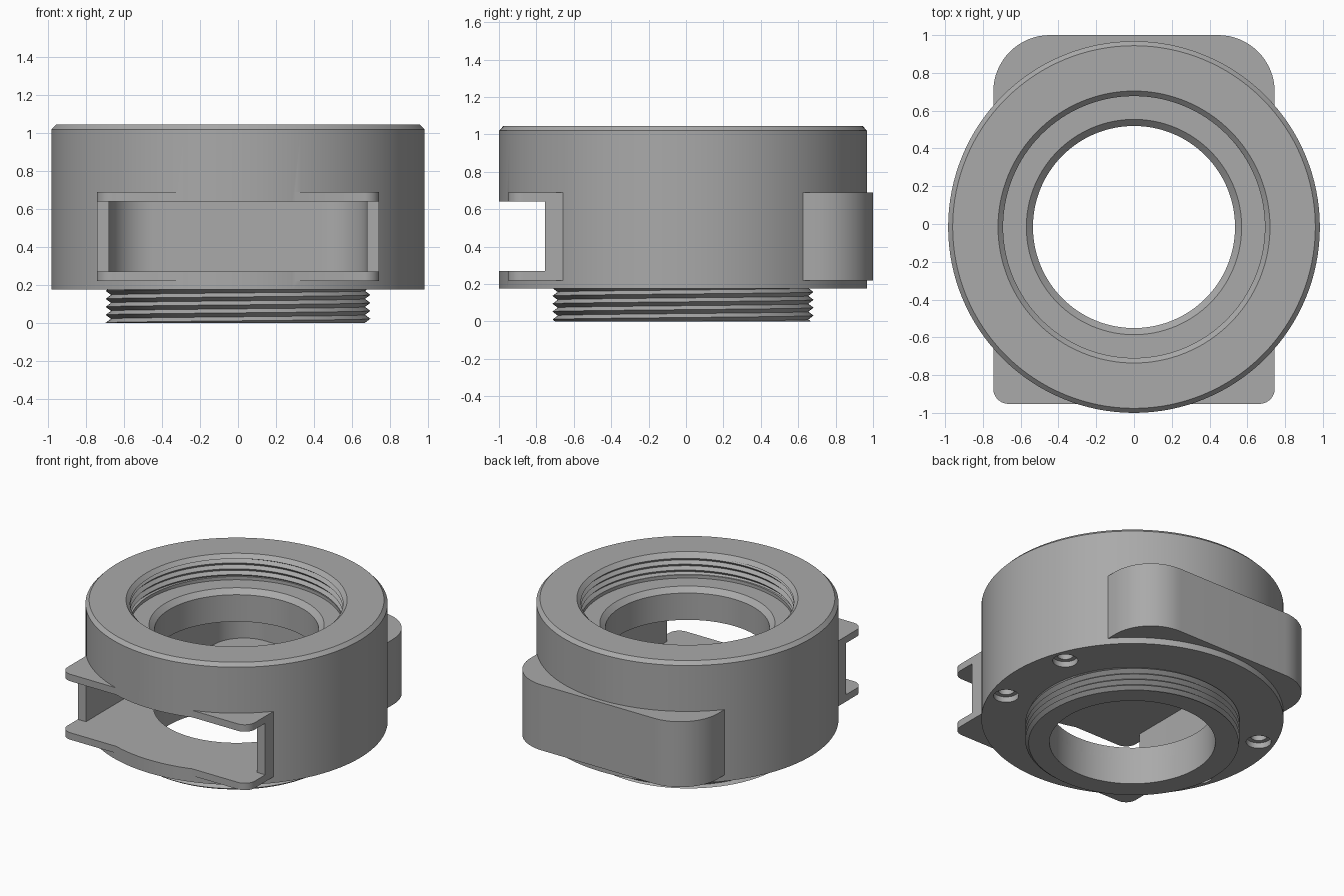
import bpy, bmesh, math

if "Cube" in bpy.data.objects:
    bpy.data.objects.remove(bpy.data.objects["Cube"])

CY = -0.016          # y position of the round axis
SEG = 128

grey = bpy.data.materials.new("anodised_grey")
grey.diffuse_color = (0.4, 0.4, 0.4, 1)
grey.use_nodes = True
grey.node_tree.nodes["Principled BSDF"].inputs["Base Color"].default_value = grey.diffuse_color


def finish(bm, name):
    bmesh.ops.remove_doubles(bm, verts=bm.verts, dist=1e-5)
    bmesh.ops.recalc_face_normals(bm, faces=bm.faces)
    me = bpy.data.meshes.new(name)
    bm.to_mesh(me)
    bm.free()
    me.materials.append(grey)
    ob = bpy.data.objects.new(name, me)
    bpy.context.collection.objects.link(ob)
    return ob


def lathe(name, profile, cx=0, cy=CY, seg=SEG):
    """Revolve an open (radius, z) profile that starts and ends on the axis."""
    bm = bmesh.new()
    cols = []
    for i in range(seg):
        a = 2 * math.pi * i / seg
        cols.append([bm.verts.new((cx + r * math.cos(a), cy + r * math.sin(a), z))
                     for r, z in profile])
    for i in range(seg):
        a, b = cols[i], cols[(i + 1) % seg]
        for k in range(len(profile) - 1):
            bm.faces.new((a[k], b[k], b[k + 1], a[k + 1]))
    return finish(bm, name)


def prism(name, hx, y0, y1, r0, r1, z0, z1):
    """Upright block with rounded front (r0) and back (r1) corners."""
    pts = []
    for sx, y, r, start in ((1, y1, r1, 0), (-1, y1, r1, 90),
                            (-1, y0, r0, 180), (1, y0, r0, 270)):
        sy = 1 if y == y1 else -1
        steps = 16 if r else 0
        for k in range(steps + 1):
            a = math.radians(start + 90 * k / max(steps, 1))
            pts.append((sx * (hx - r) + r * math.cos(a), y - sy * r + r * math.sin(a)))
    bm = bmesh.new()
    base = bm.faces.new([bm.verts.new((x, y, z0)) for x, y in pts])
    ext = bmesh.ops.extrude_face_region(bm, geom=[base])
    for v in ext["geom"]:
        if isinstance(v, bmesh.types.BMVert):
            v.co.z = z1
    return finish(bm, name)


def thread(name, r_a, r_b, wall, z0, z1, pitch):
    """Ring with a helical V thread between radii r_a and r_b; plain on the wall side."""
    bm = bmesh.new()
    levels = 2 * int((z1 - z0) / pitch) + 6
    cols = []
    for i in range(SEG + 1):
        t = i / SEG
        a = 2 * math.pi * t
        section = []
        for k in range(-2, levels):
            z = min(max(z0 + pitch * (k / 2 + t), z0), z1)
            phase = ((z - z0) / pitch - t) % 1
            section.append((r_a + (r_b - r_a) * (1 - abs(2 * phase - 1)), z))
        section += [(wall, z1), (wall, z0)]
        cols.append([bm.verts.new((r * math.cos(a), CY + r * math.sin(a), z))
                     for r, z in section])
    n = len(cols[0])
    for a, b in zip(cols, cols[1:]):
        for k in range(n):
            m = (k + 1) % n
            bm.faces.new((a[k], b[k], b[m], a[m]))
    return finish(bm, name)


def boolean(target, tool, op):
    mod = target.modifiers.new(op, "BOOLEAN")
    mod.operation, mod.solver, mod.object = op, "EXACT", tool
    bpy.context.view_layer.objects.active = target
    bpy.ops.object.modifier_apply(modifier=mod.name)
    bpy.data.objects.remove(tool)


# Round housing with chamfered top rim
body = lathe("housing", [(0, 0.175), (0.984, 0.175), (0.984, 1.02), (0.96, 1.045), (0, 1.045)])

# Drawer case passing through the housing
boolean(body, prism("drawer_case", 0.745, -0.952, 1.0, 0.08, 0.3, 0.22, 0.69), "UNION")

# Drawer cavity and full-width front opening
boolean(body, prism("cavity", 0.68, -1.2, 0.935, 0, 0.24, 0.27, 0.64), "DIFFERENCE")
boolean(body, prism("front_opening", 1.2, -1.2, -0.755, 0, 0, 0.27, 0.64), "DIFFERENCE")

# Stepped central bore with a relief for the female thread
boolean(body, lathe("bore", [
    (0, 0.1), (0.54, 0.1), (0.54, 0.45), (0.535, 0.45), (0.535, 0.833), (0.57, 0.867),
    (0.693, 0.867), (0.693, 0.89), (0.716, 0.89), (0.716, 1.018), (0.693, 1.018),
    (0.72, 1.045), (0.72, 1.1), (0, 1.1)]), "DIFFERENCE")

# Counterbored screw holes in the underside
for side in (0, 180):
    for off in (-20, 20):
        a = math.radians(side + off)
        boolean(body, lathe("screw_hole", [
            (0, 0.1), (0.082, 0.1), (0.082, 0.215), (0.052, 0.215), (0.052, 0.3), (0, 0.3)],
            0.875 * math.cos(a), CY + 0.875 * math.sin(a), 32), "DIFFERENCE")

# Threads: male collar below, female ring inside the top
male = thread("male_thread", 0.67, 0.698, 0.54, 0.0, 0.176, 0.042)
female = thread("female_thread", 0.693, 0.714, 0.717, 0.889, 1.019, 0.042)

# Smooth round walls, crisp edges
for ob in (body, male, female):
    bpy.ops.object.select_all(action="DESELECT")
    ob.select_set(True)
    bpy.context.view_layer.objects.active = ob
    bpy.ops.object.shade_smooth_by_angle(angle=math.radians(25))
